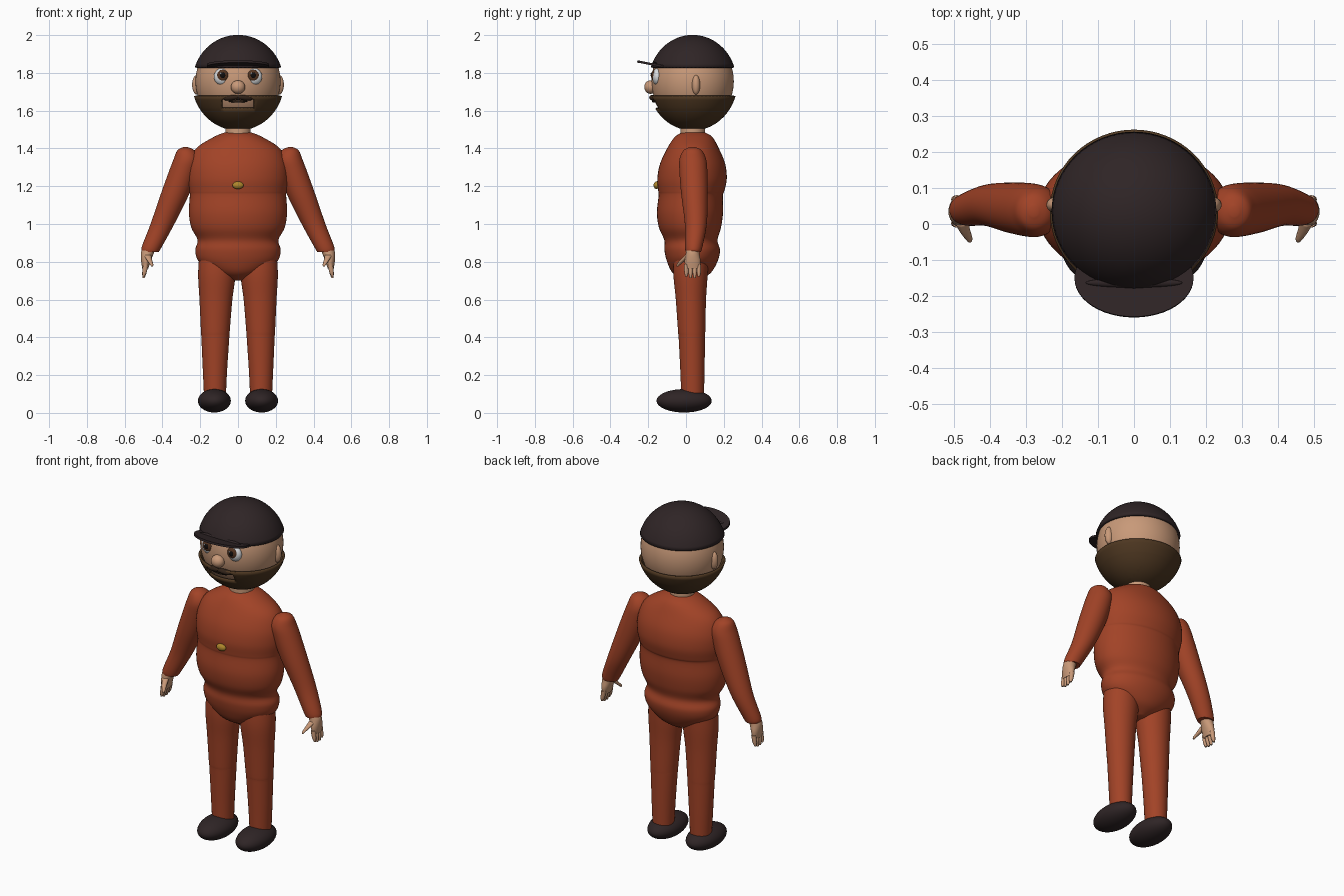
import bpy
import bmesh
import math
from mathutils import Matrix, Vector

default_cube = bpy.data.objects.get("Cube")
if default_cube:
    bpy.data.objects.remove(default_cube, do_unlink=True)


def make_material(name, red, green, blue):
    material = bpy.data.materials.new(name)
    material.use_nodes = True
    colour = (red, green, blue, 1)
    material.diffuse_color = colour
    shader = material.node_tree.nodes["Principled BSDF"]
    shader.inputs["Base Color"].default_value = colour
    shader.inputs["Roughness"].default_value = 0.7
    return material


SUIT = make_material("rust red cloth", .36, .056, .02)
SKIN = make_material("skin", .58, .32, .19)
BEARD = make_material("brown beard", .075, .038, .015)
MOUSTACHE = make_material("dark brown hair", .03, .016, .009)
CAP = make_material("charcoal", .028, .018, .019)
GOLD = make_material("gold", .42, .24, .025)
WHITE = make_material("eye white", .7, .72, .74)
IRIS = make_material("brown iris", .09, .035, .015)
BLACK = make_material("black pupil", .005, .004, .004)


def finish(name, bm, material):
    bmesh.ops.recalc_face_normals(bm, faces=bm.faces)
    mesh = bpy.data.meshes.new(name)
    bm.to_mesh(mesh)
    bm.free()
    mesh.materials.append(material)
    obj = bpy.data.objects.new(name, mesh)
    bpy.context.collection.objects.link(obj)
    bpy.ops.object.select_all(action="DESELECT")
    obj.select_set(True)
    bpy.context.view_layer.objects.active = obj
    bpy.ops.object.shade_smooth_by_angle(angle=math.radians(50))
    return obj


def ellipsoid_mesh(centre, radii, segments=48):
    bm = bmesh.new()
    matrix = Matrix.Translation(centre) @ Matrix.Diagonal((*radii, 1))
    bmesh.ops.create_uvsphere(bm, u_segments=segments, v_segments=segments // 2,
                              radius=1, matrix=matrix)
    return bm


def ellipsoid(name, centre, radii, material, segments=48):
    return finish(name, ellipsoid_mesh(centre, radii, segments), material)


def cut(bm, point, normal, remove=False):
    geometry = bm.verts[:] + bm.edges[:] + bm.faces[:]
    bmesh.ops.bisect_plane(bm, geom=geometry, plane_co=point, plane_no=normal,
                           clear_outer=remove)


def thicken(obj, thickness):
    modifier = obj.modifiers.new("shell", "SOLIDIFY")
    modifier.thickness = thickness
    modifier.offset = -1


def smooth_path(rings, steps):
    """Catmull-Rom interpolation through the given cross-sections."""
    points = [Vector(ring) for ring in rings]
    padded = [points[0]] + points + [points[-1]]
    result = []
    for a, b, c, d in zip(padded, padded[1:], padded[2:], padded[3:]):
        for step in range(steps):
            t = step / steps
            result.append(b + (c - a) * t / 2
                          + (a * 2 - b * 5 + c * 4 - d) * t * t / 2
                          + (b * 3 - a - c * 3 + d) * t ** 3 / 2)
    return result + [points[-1]]


def loft(name, rings, material, side=1, sides=40, steps=5):
    """Each ring is x, y, z, half width, half depth."""
    bm = bmesh.new()
    loops = []
    for x, y, z, width, depth in smooth_path(rings, steps):
        angles = [math.tau * i / sides for i in range(sides)]
        loops.append([bm.verts.new((side * (x + width * math.cos(a)),
                                    y + depth * math.sin(a), z)) for a in angles])
    for lower, upper in zip(loops, loops[1:]):
        for i in range(sides):
            j = (i + 1) % sides
            bm.faces.new((lower[i], lower[j], upper[j], upper[i]))
    bm.faces.new(loops[0])
    bm.faces.new(loops[-1])
    return finish(name, bm, material)


# Torso with soft folds at the belly and waist
loft("torso", [
    (0, .04, 1.485, .07, .06), (0, .04, 1.46, .13, .1),
    (0, .037, 1.4, .222, .137), (0, .035, 1.32, .26, .172),
    (0, .032, 1.24, .267, .184), (0, .028, 1.175, .258, .175),
    (0, .025, 1.15, .255, .17), (0, .021, 1.06, .26, .175),
    (0, .021, .98, .247, .164), (0, .026, .915, .214, .141),
    (0, .033, .86, .226, .147), (0, .033, .8, .207, .133),
    (0, .03, .74, .13, .1), (0, .03, .7, .03, .04),
], SUIT, sides=64)

ellipsoid("belly_button_stud", (0, -.156, 1.205), (.03, .016, .02), GOLD, 24)
loft("neck", [(0, .035, 1.45, .068, .066), (0, .035, 1.56, .066, .064)], SKIN)

# Limbs, hands and shoes
for label, side in (("left", 1), ("right", -1)):
    loft(label + "_arm", [
        (.278, .035, 1.407, .012, .014), (.276, .035, 1.39, .045, .048),
        (.272, .036, 1.345, .068, .07), (.29, .039, 1.28, .075, .074),
        (.335, .045, 1.155, .075, .07), (.4, .052, 1, .063, .058),
        (.456, .041, .88, .053, .046), (.464, .039, .852, .044, .04),
    ], SUIT, side)
    loft(label + "_leg", [
        (.112, .028, .86, .09, .09), (.112, .024, .74, .099, .091),
        (.117, .026, .6, .087, .08), (.12, .03, .43, .076, .072),
        (.12, .031, .4, .074, .07), (.122, .034, .22, .064, .064),
        (.122, .035, .09, .058, .06),
    ], SUIT, side)
    ellipsoid(label + "_shoe", (side * .125, -.01, .064), (.087, .146, .062), CAP)

    loft(label + "_palm", [
        (.468, .037, .875, .036, .035), (.48, .035, .845, .034, .036),
        (.487, .035, .805, .026, .042), (.491, .035, .765, .016, .038),
    ], SKIN, side, sides=24)
    for number in range(4):
        y = .002 + number * .022
        tip = .715 + .008 * (number in (0, 3))
        loft(label + "_finger_" + str(number + 1), [
            (.489, y, .785, .014, .012), (.495, y, .745, .012, .011),
            (.5, y, tip, .006, .006),
        ], SKIN, side, sides=12)
    loft(label + "_thumb", [
        (.48, .012, .835, .02, .018), (.468, -.018, .807, .014, .015),
        (.457, -.04, .785, .009, .01), (.455, -.046, .775, .004, .005),
    ], SKIN, side, sides=12)

    # Ears and eyes
    ellipsoid(label + "_ear", (side * .218, .053, 1.737), (.025, .022, .052), SKIN, 24)
    ellipsoid(label + "_eye", (side * .084, -.152, 1.78), (.044, .027, .045), WHITE, 32)
    ellipsoid(label + "_iris", (side * .081, -.169, 1.786), (.031, .014, .031), IRIS, 32)
    ellipsoid(label + "_pupil", (side * .081, -.178, 1.787), (.015, .009, .016), BLACK, 24)
    ellipsoid(label + "_eye_glint", (side * .081 - .01, -.184, 1.797),
              (.005, .004, .005), WHITE, 12)

# Head and nose
HEAD = (0, .035, 1.755)
ellipsoid("head", HEAD, (.225, .218, .238), SKIN, 64)
ellipsoid("nose", (0, -.187, 1.725), (.038, .034, .036), SKIN, 32)

# Beard shell with an opening for the mouth
bm = ellipsoid_mesh(HEAD, (.233, .226, .248), 64)
cut(bm, (0, 0, 1.68), (0, 0, 1), remove=True)
cut(bm, (0, 0, 1.617), (0, 0, 1))
cut(bm, (0, 0, 1.662), (0, 0, 1))
for side in (1, -1):
    cut(bm, (side * .082, 0, 0), (1, 0, 0))
opening = []
for face in bm.faces:
    spot = face.calc_center_median()
    if abs(spot.x) < .082 and spot.y < 0 and 1.617 < spot.z < 1.662:
        opening.append(face)
bmesh.ops.delete(bm, geom=opening, context="FACES")
thicken(finish("beard", bm, BEARD), .012)

# Moustache halves and the lower lip line
for label, side in (("left", 1), ("right", -1)):
    half = ellipsoid(label + "_moustache", (0, 0, 0), (.044, .017, .014), MOUSTACHE, 24)
    half.location = (side * .036, -.176, 1.668)
    half.rotation_euler = (0, side * .12, side * .2)
ellipsoid("mouth", (0, -.166, 1.65), (.05, .014, .008), MOUSTACHE, 24)

# Cap dome, brim and brim seam
bm = ellipsoid_mesh(HEAD, (.24, .232, .246), 64)
cut(bm, (0, 0, 1.83), (0, 0, -1), remove=True)
thicken(finish("cap_dome", bm, CAP), .016)

bm = bmesh.new()
bmesh.ops.create_cone(bm, cap_ends=True, segments=48, radius1=1, radius2=1, depth=1,
                      matrix=Matrix.Diagonal((.165, .11, .012, 1)))
brim = finish("cap_brim", bm, CAP)
brim.location = (0, -.15, 1.84)
brim.rotation_euler.x = -.19
ellipsoid("cap_brim_seam", (0, -.163, 1.848), (.135, .014, .011), CAP, 32)
